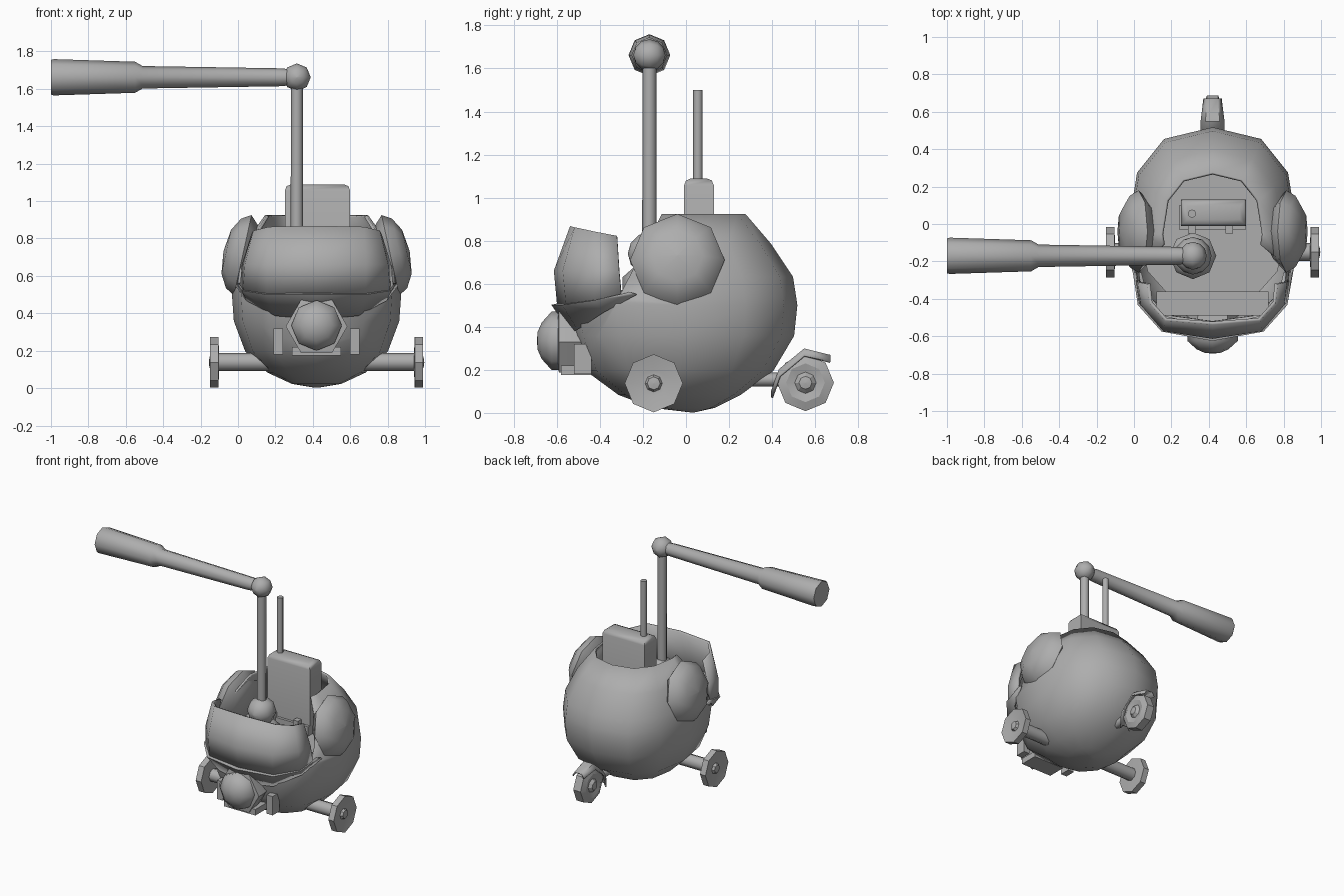
import bpy, bmesh, math
from mathutils import Vector

if "Cube" in bpy.data.objects:
    bpy.data.objects.remove(bpy.data.objects["Cube"])

CX = 0.42  # centre line of the vehicle
grey = bpy.data.materials.new("plain grey")
grey.diffuse_color = (0.42, 0.42, 0.42, 1)
grey.use_nodes = True
grey.node_tree.nodes["Principled BSDF"].inputs["Base Color"].default_value = grey.diffuse_color


def finish(name, bm, thick=0.0, angle=50):
    bmesh.ops.remove_doubles(bm, verts=bm.verts, dist=0.0005)
    bmesh.ops.recalc_face_normals(bm, faces=bm.faces)
    me = bpy.data.meshes.new(name)
    bm.to_mesh(me)
    bm.free()
    me.materials.append(grey)
    ob = bpy.data.objects.new(name, me)
    bpy.context.collection.objects.link(ob)
    if thick:
        mod = ob.modifiers.new("thickness", 'SOLIDIFY')
        mod.thickness = thick
        mod.offset = 0
    bpy.ops.object.select_all(action='DESELECT')
    ob.select_set(True)
    bpy.context.view_layer.objects.active = ob
    bpy.ops.object.shade_smooth_by_angle(angle=math.radians(angle))
    return ob


def skin(bm, rows, closed=False):
    rows = [[bm.verts.new(p) for p in r] for r in rows]
    n = len(rows[0])
    for a, b in zip(rows, rows[1:]):
        for i in range(n if closed else n - 1):
            j = (i + 1) % n
            bm.faces.new((a[i], a[j], b[j], b[i]))
    return rows


def lathe(name, loc, axis, profile, n=8, angle=50):
    """Turn (distance, radius) pairs around an axis and cap both ends."""
    d = Vector(axis).normalized()
    up = Vector((0, 1, 0)) if abs(d.z) > 0.9 else Vector((0, 0, 1))
    u = up.cross(d).normalized()
    v = d.cross(u)
    bm = bmesh.new()
    rows = skin(bm, [[Vector(loc) + d * t + max(r, 0.002) * (
        u * math.cos(math.tau * i / n) + v * math.sin(math.tau * i / n))
        for i in range(n)] for t, r in profile], True)
    bm.faces.new(rows[0])
    bm.faces.new(rows[-1])
    return finish(name, bm, angle=angle)


def ball(name, loc, r, axis=(0, 1, 0), n=8):
    prof = [(-r * math.cos(math.pi * i / 6), r * math.sin(math.pi * i / 6)) for i in range(7)]
    return lathe(name, loc, axis, prof, n)


def mirrored_shell(name, rows, thick):
    """Skin half rows given as (offset, y, z), mirrored over the centre line."""
    full = [[(CX - x, y, z) for x, y, z in reversed(r[1:])]
            + [(CX + x, y, z) for x, y, z in r] for r in rows]
    bm = bmesh.new()
    skin(bm, full)
    return finish(name, bm, thick)


def box(name, x0, x1, y0, y1, z0, z1, bevel=0.0):
    bm = bmesh.new()
    bmesh.ops.create_cube(bm, size=1)
    for v in bm.verts:
        v.co = (x1 if v.co.x > 0 else x0, y1 if v.co.y > 0 else y0, z1 if v.co.z > 0 else z0)
    if bevel:
        top = [e for e in bm.edges if min(v.co.z for v in e.verts) > z1 - 0.001]
        bmesh.ops.bevel(bm, geom=top, offset=bevel, segments=2, affect='EDGES', profile=0.5)
    return finish(name, bm)


# Round body: rings of (height, back, front, half width)
rings = [(0.01, 0.04, 0.02, 0.01), (0.03, 0.13, -0.15, 0.13), (0.09, 0.25, -0.31, 0.26),
         (0.2, 0.40, -0.46, 0.375), (0.36, 0.495, -0.53, 0.435), (0.5, 0.51, -0.56, 0.445),
         (0.63, 0.49, -0.56, 0.435), (0.78, 0.39, -0.48, 0.37), (0.92, 0.27, -0.38, 0.27)]


def power(c, p):
    return math.copysign(abs(c) ** p, c)


bm = bmesh.new()
body_rows = skin(bm, [[(CX + hw * power(math.cos(a), 0.8),
                        (bk + fr) / 2 + (bk - fr) / 2 * power(math.sin(a), 0.85), z)
                       for a in [math.tau * i / 12 for i in range(12)]]
                      for z, bk, fr, hw in rings], True)
bm.faces.new(body_rows[0])
# Cut the cockpit opening out of the upper front
slope = Vector((0, -0.21, 0.11)).normalized()
corner = Vector((0, -0.31, 0.54))
for co, no in ((corner, Vector((0, 0, 1))), (corner, slope)):
    bmesh.ops.bisect_plane(bm, geom=bm.verts[:] + bm.edges[:] + bm.faces[:],
                           plane_co=co, plane_no=no)
gone = [f for f in bm.faces if f.calc_center_median().z > 0.54
        and (f.calc_center_median() - corner).dot(slope) > 0]
bmesh.ops.delete(bm, geom=gone, context='FACES')
finish("body", bm, 0.015)

# Cockpit floor and dashboard
floor = lathe("cockpit_floor", (0, 0, 0), (0, 0, 1), [(0.54, 0.4), (0.57, 0.4)], 12)
floor.scale.y = 1.12
floor.location = (CX, -0.03, 0)
box("dashboard", CX - 0.3, CX + 0.3, -0.49, -0.36, 0.55, 0.64)

# Curved windscreen and flared brim
mirrored_shell("windscreen", [
    [(0, -0.59, 0.50), (0.26, -0.55, 0.505), (0.385, -0.42, 0.52), (0.40, -0.30, 0.55)],
    [(0, -0.605, 0.66), (0.26, -0.565, 0.66), (0.375, -0.43, 0.66), (0.39, -0.31, 0.66)],
    [(0, -0.53, 0.865), (0.25, -0.51, 0.86), (0.33, -0.42, 0.84), (0.34, -0.32, 0.82)]], 0.018)
mirrored_shell("brim", [
    [(0, -0.52, 0.52), (0.22, -0.49, 0.52), (0.35, -0.38, 0.53), (0.38, -0.26, 0.56)],
    [(0, -0.62, 0.50), (0.27, -0.57, 0.50), (0.395, -0.43, 0.52), (0.42, -0.26, 0.56)],
    [(0, -0.53, 0.37), (0.22, -0.50, 0.39), (0.37, -0.38, 0.47), (0.43, -0.23, 0.55)]], 0.012)

# Side domes, axles, front wheels
wheel = [(-0.03, 0.03), (-0.025, 0.135), (0.02, 0.135), (0.005, 0.06),
         (0.005, 0.04), (0.022, 0.03), (0.026, 0)]
dome = [(-0.07, 0.15), (0, 0.22), (0.05, 0.19), (0.09, 0.12), (0.105, 0)]
for s, side in ((-1, "left"), (1, "right")):
    lathe(side + "_dome", (CX + s * 0.395, -0.04, 0.71), (s, 0, 0.22), dome)
    lathe(side + "_axle", (CX, -0.15, 0.14), (s, 0, 0), [(0.25, 0.048), (0.54, 0.048)])
    lathe(side + "_wheel", (CX + s * 0.55, -0.15, 0.1375), (s, 0, 0), wheel, angle=30)
    box(side + "_grille", CX + s * 0.205 - 0.025, CX + s * 0.205 + 0.025,
        -0.52, -0.44, 0.18, 0.32)

# Rear wheel with arm and fender
lathe("rear_wheel", (CX, 0.555, 0.14), (1, 0, 0),
      [(-0.06, 0), (-0.055, 0.03), (-0.035, 0.05), (-0.045, 0.09), (-0.03, 0.132),
       (0.03, 0.132), (0.045, 0.09), (0.035, 0.05), (0.055, 0.03), (0.06, 0)], angle=30)
lathe("rear_arm", (CX, 0, 0.155), (0, 1, 0), [(0.3, 0.032), (0.5, 0.032)])
bm = bmesh.new()
skin(bm, [[(CX - w, y, z - 0.03), (CX - w * 0.6, y, z), (CX + w * 0.6, y, z), (CX + w, y, z - 0.03)]
          for y, z, w in ((0.4, 0.1, 0.04), (0.435, 0.2, 0.06), (0.55, 0.295, 0.06),
                          (0.67, 0.265, 0.045))])
finish("rear_fender", bm, 0.01)

# Headlamp with hexagonal rim
lathe("lamp_rim", (CX, 0, 0.33), (0, -1, 0),
      [(0.42, 0.14), (0.52, 0.165), (0.59, 0.165), (0.595, 0.14)], 6, 30)
lathe("lamp_glass", (CX, 0, 0.335), (0, -1, 0),
      [(0.56, 0.135), (0.625, 0.135), (0.67, 0.085), (0.69, 0.04), (0.692, 0)], 8, 60)
box("lamp_bracket", CX - 0.13, CX + 0.13, -0.58, -0.44, 0.175, 0.22)

# Seat back with aerial
box("seat_back", 0.25, 0.60, -0.01, 0.13, 0.55, 1.09, 0.035)
box("seat_pad", 0.24, 0.60, -0.03, 0.10, 0.56, 0.64)
for x in (0.31, 0.51):
    box("seat_clip", x - 0.02, x + 0.02, -0.05, -0.01, 0.62, 0.67)
lathe("aerial", (0.31, 0.055, 0), (0, 0, 1), [(1.05, 0.022), (1.5, 0.022)])

# Mast on its pivot, with ball joint and long swinging arm
MX, MY, AZ = 0.315, -0.17, 1.662
lathe("mast_base", (MX, MY, 0), (0, 0, 1), [(0.56, 0.125), (0.63, 0.125), (0.67, 0.08)])
ball("mast_pivot", (MX, MY, 0.74), 0.1)
lathe("mast", (MX, MY, 0), (0, 0, 1), [(0.6, 0.034), (1.63, 0.032)])
ball("arm_joint", (MX, MY, AZ), 0.074)
lathe("swing_arm", (0, MY, AZ), (-1, 0, 0),
      [(-0.27, 0.044), (-0.22, 0.048), (0.51, 0.06), (0.55, 0.083), (0.985, 0.097), (1.0, 0.093)])
